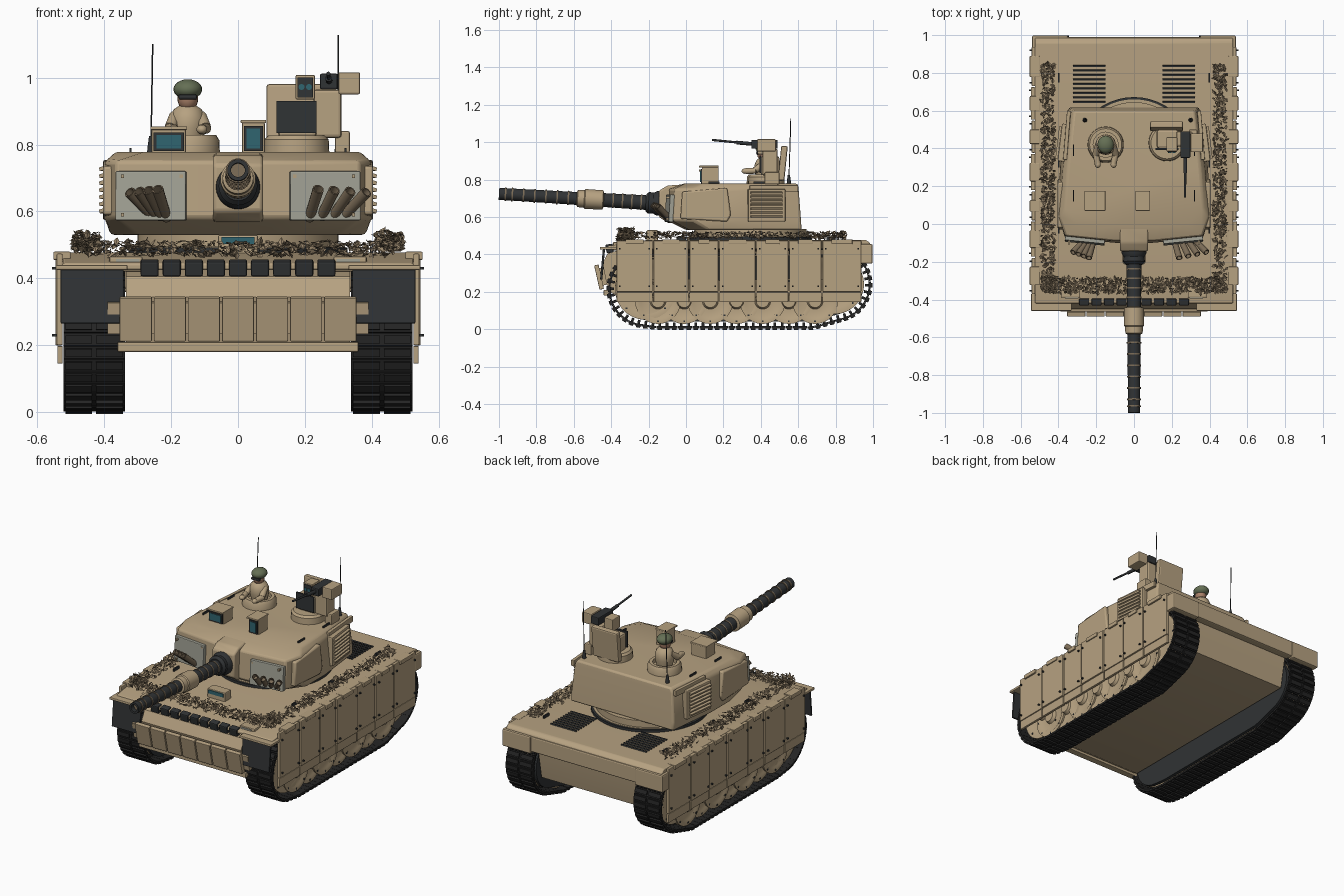
import bpy, bmesh, math, random
from mathutils import Vector, Matrix, Euler, geometry

if "Cube" in bpy.data.objects:
    bpy.data.objects.remove(bpy.data.objects["Cube"])

random.seed(4)

def mat(name, r, g, b):
    m = bpy.data.materials.new(name)
    m.diffuse_color = (r, g, b, 1)
    m.use_nodes = True
    m.node_tree.nodes["Principled BSDF"].inputs["Base Color"].default_value = m.diffuse_color
    return m

TAN = mat("sand_paint", .47, .36, .22)
DARK = mat("dark_steel", .03, .033, .035)
RUB = mat("track_rubber", .018, .018, .018)
GLASS = mat("teal_glass", .03, .13, .16)
PALE = mat("pale_panel", .36, .36, .30)
LEAF = mat("dry_leaves", .32, .24, .15)
BROWN = mat("brown_tube", .2, .15, .095)
GREEN = mat("helmet_green", .13, .16, .09)
SKIN = mat("skin", .40, .22, .14)

def finish(name, bm, m, bevel=0, smooth=True):
    bmesh.ops.recalc_face_normals(bm, faces=bm.faces)
    me = bpy.data.meshes.new(name)
    bm.to_mesh(me)
    bm.free()
    me.materials.append(m)
    o = bpy.data.objects.new(name, me)
    bpy.context.collection.objects.link(o)
    if bevel:
        b = o.modifiers.new("bevel", 'BEVEL')
        b.width, b.segments, b.limit_method, b.angle_limit = bevel, 2, 'ANGLE', math.radians(25)
    if smooth:
        bpy.ops.object.select_all(action='DESELECT')
        o.select_set(True)
        bpy.context.view_layer.objects.active = o
        bpy.ops.object.shade_smooth_by_angle(angle=math.radians(35))
    return o

def add_box(bm, c, s, rot=(0, 0, 0)):
    bmesh.ops.create_cube(bm, size=1, matrix=Matrix.LocRotScale(Vector(c), Euler(rot), Vector(s)))

def box(name, x, y, z, m=TAN, bevel=0, rot=(0, 0, 0)):
    """x, y, z are (min, max) ranges."""
    bm = bmesh.new()
    add_box(bm, [(a[0] + a[1]) / 2 for a in (x, y, z)], [abs(a[1] - a[0]) for a in (x, y, z)], rot)
    return finish(name, bm, m, bevel, False)

def loft(name, rings, m=TAN, bevel=0):
    bm = bmesh.new()
    rs = [[bm.verts.new(p) for p in r] for r in rings]
    n = len(rs[0])
    for a, b in zip(rs, rs[1:]):
        for i in range(n):
            bm.faces.new((a[i], a[(i + 1) % n], b[(i + 1) % n], b[i]))
    bm.faces.new(rs[0])
    bm.faces.new(rs[-1])
    return finish(name, bm, m, bevel)

def prism(name, pts, x0, x1, m=TAN, bevel=0):
    return loft(name, [[(x, y, z) for y, z in pts] for x in (x0, x1)], m, bevel)

def lathe(name, prof, origin, axis=(0, 0, 1), m=TAN, n=24):
    """prof is (distance along axis, radius)."""
    q = Vector(axis).to_track_quat('Z', 'Y')
    return loft(name, [[Vector(origin) + q @ Vector((r * math.cos(2 * math.pi * i / n),
                r * math.sin(2 * math.pi * i / n), t)) for i in range(n)] for t, r in prof], m)

def rod(name, a, b, r, m=TAN, n=12):
    d = Vector(b) - Vector(a)
    return lathe(name, [(0, r), (d.length, r)], a, d, m, n)

def ball(name, c, s, m):
    bm = bmesh.new()
    bmesh.ops.create_uvsphere(bm, u_segments=20, v_segments=12, radius=1, matrix=Matrix.LocRotScale(Vector(c), None, Vector(s)))
    return finish(name, bm, m)

# hull: lower tub and full-width deck
prism("lower_hull", [(-.2, .47), (-.42, .405), (-.45, .345), (-.41, .2), (-.37, .18), (.91, .18),
                     (.945, .37), (.95, .47)], -.335, .335)
prism("deck", [(-.42, .425), (-.42, .445), (-.2, .478), (.96, .478), (.985, .46), (.985, .37), (.93, .37), (.9, .43)], -.525, .525, TAN, .006)
box("rear_plate", (-.36, .36), (.94, .99), (.36, .455), TAN, .008)

# nose plates, armour blocks
for i in range(9):
    x = -.264 + i * .066
    box("nose_block", (x - .027, x + .027), (-.428, -.39), (.408, .455), DARK, .006, (.2, 0, 0))
for i in range(7):
    w = .713 / 7
    x = -.3565 + w * (i + .5)
    box("lower_nose_panel", (x - w / 2 + .003, x + w / 2 - .003), (-.477, -.453), (.212, .345), TAN, .003, (.22, 0, 0))
box("nose_backing", (-.39, .39), (-.455, -.43), (.235, .33), TAN, 0, (.2, 0, 0))
box("nose_lip", (-.36, .36), (-.44, -.40), (.18, .21), TAN, .004)
box("driver_periscope", (-.06, .06), (-.21, -.15), (.47, .53), TAN, .006)
box("driver_window", (-.05, .05), (-.215, -.205), (.502, .523), GLASS)

# engine grilles
for s in (-1, 1):
    bm = bmesh.new()
    for i in range(9):
        add_box(bm, (s * .237, .645 + i * .024, .482), (.17, .009, .008), (.3, 0, 0))
    finish("engine_grille", bm, DARK, 0, False)

# running gear: circles (y, z, radius) wrapped by the track path
circles = [(-.215, .215, .195), (-.14, .15, .14), (.66, .15, .14), (.792, .24, .19)]
pts = [Vector((y + r * math.cos(k * math.pi / 60), z + r * math.sin(k * math.pi / 60)))
       for y, z, r in circles for k in range(120)]
path = [pts[i] for i in geometry.convex_hull_2d(pts)]

def resample(loop, count):
    seg = [(a, b, (b - a).length) for a, b in zip(loop, loop[1:] + loop[:1])]
    step, out, acc, k = sum(s[2] for s in seg) / count, [], 0, 0
    for a, b, l in seg:
        while k * step < acc + l and k < count:
            out.append((a.lerp(b, (k * step - acc) / l), (b - a).normalized()))
            k += 1
        acc += l
    return out

links = resample(path, 84)
for s in (-1, 1):
    bm = bmesh.new()
    inner = []
    for p, t in links:
        ang = math.atan2(t.y, t.x)
        nrm = Vector((t.y, -t.x))
        if nrm.dot(p - Vector((.3, .2))) < 0:
            nrm = -nrm
        add_box(bm, (s * .43, p.x, p.y), (.184, .037, .012), (ang, 0, 0))
        q = p + nrm * .008
        for dx in (-.046, .046):
            add_box(bm, (s * .43 + dx, q.x, q.y), (.08, .024, .014), (ang, 0, 0))
        q = p - nrm * .015
        add_box(bm, (s * .43, q.x, q.y), (.014, .014, .022), (ang, 0, 0))
        inner.append(p - nrm * .03)
    finish("track", bm, RUB, 0, False)
    prism("inner_track_wall", inner, s * .342, s * .362, DARK)
    # idler, seven road wheels, sprocket
    for i in range(9):
        if i in (0, 8):
            y, z, r = ((-.215, .215, .165), (.792, .24, .16))[i // 8]
        else:
            y, z, r = -.15 + (i - 1) * .14, .15, .122
        d = .005 * (i % 2)
        lathe("road_wheel", [(0, r), (.045, r), (.045, r * .6), (.085, r * .6), (.085, r), (.12 + d, r), (.12 + d, r * .82), (.115 + d, r * .75),
                             (.115 + d, r * .35), (.138, r * .28)], (s * .372, y, z), (s, 0, 0), TAN, 28)
        bm = bmesh.new()
        for k in range(8):
            a = k * math.pi / 4
            add_box(bm, (s * (.492 + d), y + r * .88 * math.cos(a), z + r * .88 * math.sin(a)), (.005, .009, .009))
        finish("wheel_bolts", bm, DARK, 0, False)

    # side skirts with bolts
    edges = [-.374, -.176, .016, .176, .374, .55, .727, .94]
    for i, (a, b) in enumerate(zip(edges, edges[1:])):
        o = .004 * (i % 2)
        box("skirt_panel", (s * .524, s * (.542 + o)), (a + .003, b - .003), (.2, .474), TAN, .004)
        box("skirt_lower", (s * .524, s * .54), (a + .003, b - .003), (.145, .198), TAN, .003)
        bm = bmesh.new()
        for y, z in ((a + .02, .43), (b - .02, .43), (a + .02, .23), (b - .02, .23)):
            add_box(bm, (s * (.546 + o), y, z), (.012, .008, .008))
        finish("skirt_bolts", bm, DARK, 0, False)
        box("skirt_hinge", (s * .50, s * .552), (a + .05, b - .05), (.455, .48), TAN, .004)

    # front fenders, mud flaps, lights, rear corner boxes
    box("front_fender", (s * .33, s * .545), (-.46, -.37), (.425, .44), TAN, .004)
    box("mud_flap", (s * .342, s * .53), (-.452, -.44), (.265, .43), DARK, .003, (-.09, 0, 0))
    box("headlight_body", (s * .285, s * .385), (-.39, -.33), (.42, .466), TAN, .006)
    box("headlight_glass", (s * .295, s * .365), (-.394, -.385), (.436, .458), PALE)
    box("rear_corner_box", (s * .35, s * .54), (.93, .998), (.35, .455), TAN, .008)
    for y in (-.05, .3, .75):
        box("deck_handle", (s * .395, s * .403), (y, y + .05), (.475, .495), DARK)

# dry-leaf camouflage on deck sides and nose
def leaves(name, xr, yr, zr, count):
    bm = bmesh.new()
    for _ in range(count):
        M = Matrix.LocRotScale(Vector([random.uniform(*r) for r in (xr, yr, zr)]),
            Euler((random.gauss(0, .5), random.gauss(0, .5), random.uniform(0, 6.3))), Vector([random.uniform(.008, .018)] * 3))
        v = [bm.verts.new(M @ Vector(p)) for p in ((-1, 0, 0), (0, -.6, .2), (1.1, 0, 0), (0, .6, .2))]
        bm.faces.new((v[0], v[1], v[2]))
        bm.faces.new((v[0], v[2], v[3]))
    finish(name, bm, LEAF, 0, False)

leaves("nose_leaves", (-.48, .48), (-.365, -.285), (.468, .51), 600)
for s in (-1, 1):
    leaves("side_leaves", (s * .42, s * .49), (-.3, .85), (.485, .52), 480)
    leaves("corner_leaves", (s * .41, s * .49), (-.36, -.28), (.485, .54), 130)

# turret body on its ring
lathe("turret_race", [(0, .327), (.018, .327), (.018, .315)], (0, .345, .475), m=DARK, n=48)
lathe("turret_base", [(0, .315), (.021, .315), (.021, .30), (.06, .30)], (0, .345, .475), n=48)
levels = [(.53, [(.1, 0), (.3, .02), (.38, .12), (.38, .3), (.345, .618)]),
          (.58, [(.1, -.1), (.365, -.075), (.402, .04), (.392, .3), (.345, .615)]),
          (.75, [(.1, -.09), (.365, -.062), (.398, .04), (.375, .3), (.33, .602)]),
          (.778, [(.1, -.012), (.28, -.008), (.366, .085), (.35, .3), (.318, .598)])]
loft("turret", [[(x, y, z) for x, y in h] + [(-x, y, z) for x, y in reversed(h)] for z, h in levels], TAN, .01)

for s in (-1, 1):
    # cheek plates, louvred side boxes, smoke tubes, rails
    box("cheek_panel", (s * .154, s * .366), (-.1, -.074), (.573, .72), PALE, .004, (-.06, 0, s * .1))
    for x, z in ((.17, .59), (.17, .705), (.345, .59), (.345, .705)):
        box("cheek_bolt", (s * (x - .005), s * (x + .005)), (-.108, -.08), (z - .005, z + .005), TAN)
    loft("side_armour", [[(s * x, y, z) for y, z in ((-.03, .59), (.22, .575), (.24, .61), (.22, .755), (-.02, .735))]
                         for x in (.36, .404)], TAN, .008)
    box("louvre_box", (s * .35, s * .393), (.33, .53), (.575, .75), TAN, .006, (0, 0, s * .12))
    for k in range(7):
        z = .598 + k * .021
        box("louvre_slat", (s * .38, s * .405), (.345, .515), (z, z + .011), TAN, 0, (0, s * .3, s * .12))
    box("roof_rail", (s * .345, s * .365), (.34, .6), (.735, .77), TAN, .003, (0, 0, s * .08))
    spread = .048 if s > 0 else .028
    for i in range(4):
        a = Vector((s * (.212 + (.036 if s > 0 else .016) * i), -.085, .578 + .004 * i))
        b = Vector((s * (.24 + spread * i), -.18 + .01 * i, .667 - .003 * i))
        lathe("smoke_tube", [(0, .015), ((b - a).length, .017), ((b - a).length, .013), ((b - a).length - .03, .012)],
              a, b - a, BROWN, 12)
    # whip antennas
    x, top = (.3, 1.127) if s > 0 else (-.26, 1.1)
    lathe("antenna_base", [(0, .012), (.02, .01), (.05, .006)], (x, .55, .775), m=DARK, n=12)
    rod("antenna", (x, .55, .8), (x + (.0 if s > 0 else .005), .56, top), .0025, DARK, 6)
    for y in (.12, .36):
        box("lift_handle", (s * .318, s * .324), (y, y + .06), (.775, .79), DARK)

# mantlet and main gun
prism("mantlet", [(0, .775), (-.1, .768), (-.145, .74), (-.145, .6), (-.1, .57), (0, .56)], -.075, .075, TAN, .01)
start, end = Vector((0, -.13, .672)), Vector((0, -1, .724))
axis = end - start
L = axis.length
lathe("gun_collar", [(0, .066), (.025, .066), (.045, .055), (.07, .058), (.085, .045)], start, axis, DARK, 28)
lathe("gun_barrel", [(0, .040), (.3, .037), (.5, .034), (L, .032), (L, .021), (L - .08, .021)], start, axis, DARK, 28)
lathe("bore_sleeve", [(.31, .038), (.315, .052), (.41, .053), (.415, .047), (.45, .046), (.455, .036)], start, axis, TAN, 28)
for t in (.11, .16, .21, .26, .50, .56, .62, .68, .74, .80, L - .035):
    lathe("barrel_band", [(t - .004, .034), (t - .004, .0415 - t * .006), (t + .004, .0415 - t * .006), (t + .004, .034)], start, axis, BROWN, 24)

# roof sights with hooded windows
for x0, x1, z1 in ((-.258, -.156, .848), (.012, .08, .868)):
    box("sight_body", (x0, x1), (.085, .175), (.77, z1), TAN, .005)
    box("sight_hood", (x0 - .004, x1 + .004), (.07, .175), (z1 - .004, z1 + .006), TAN, .002)
    box("sight_frame", (x0 + .006, x1 - .006), (.079, .095), (.78, z1 - .012), DARK)
    box("sight_glass", (x0 + .014, x1 - .014), (.076, .085), (.788, z1 - .02), GLASS)

# crew member in the open hatch
lathe("hatch_ring", [(0, .096), (.04, .094), (.055, .085), (.055, .066), (.03, .066)], (-.15, .42, .773), n=32)
lathe("crew_torso", [(0, .045), (.04, .054), (.07, .053), (.095, .042), (.11, .02), (.13, .018)], (-.15, .42, .81))
for s in (-1, 1):
    rod("crew_upper_arm", (-.15 + s * .038, .42, .885), (-.15 + s * .052, .37, .85), .018)
    rod("crew_forearm", (-.15 + s * .054, .375, .848), (-.15 + s * .042, .32, .845), .016)
    ball("crew_hand", (-.15 + s * .042, .315, .845), (.016, .018, .014), TAN)
ball("crew_head", (-.15, .415, .938), (.031, .035, .038), SKIN)
ball("crew_helmet", (-.15, .42, .965), (.043, .048, .03), GREEN)
box("crew_goggles", (-.178, -.122), (.375, .4), (.934, .95), DARK, .006)

# weapon station
lathe("station_ring", [(0, .098), (.04, .096), (.052, .085)], (.175, .43, .775), n=32)
box("station_pedestal", (.12, .235), (.4, .5), (.82, .925), TAN, .012)
box("station_screen", (.115, .235), (.392, .402), (.835, .93), DARK)
box("station_arm", (.225, .31), (.41, .49), (.82, .965), TAN, .01)
box("station_shield", (.085, .26), (.5, .535), (.795, .98), TAN, .008, (-.1, 0, 0))
box("station_side_bracket", (.29, .335), (.42, .5), (.775, .84), TAN, .006)
box("station_sight", (.172, .23), (.385, .46), (.935, 1.008), TAN, .004)
box("station_sight_face", (.178, .224), (.38, .39), (.94, 1.0), DARK)
for x in (.19, .212):
    rod("station_lens", (x, .384, .972), (x, .376, .972), .009, GLASS)
box("gun_receiver", (.245, .298), (.35, .49), (.965, 1.012), DARK, .005)
box("ammo_box", (.3, .365), (.38, .48), (.95, 1.016), TAN, .005)
rod("machine_gun_barrel", (.272, .36, .99), (.27, .14, 1.012), .006, DARK)
rod("machine_gun_jacket", (.272, .36, .99), (.271, .27, .998), .01, DARK)
